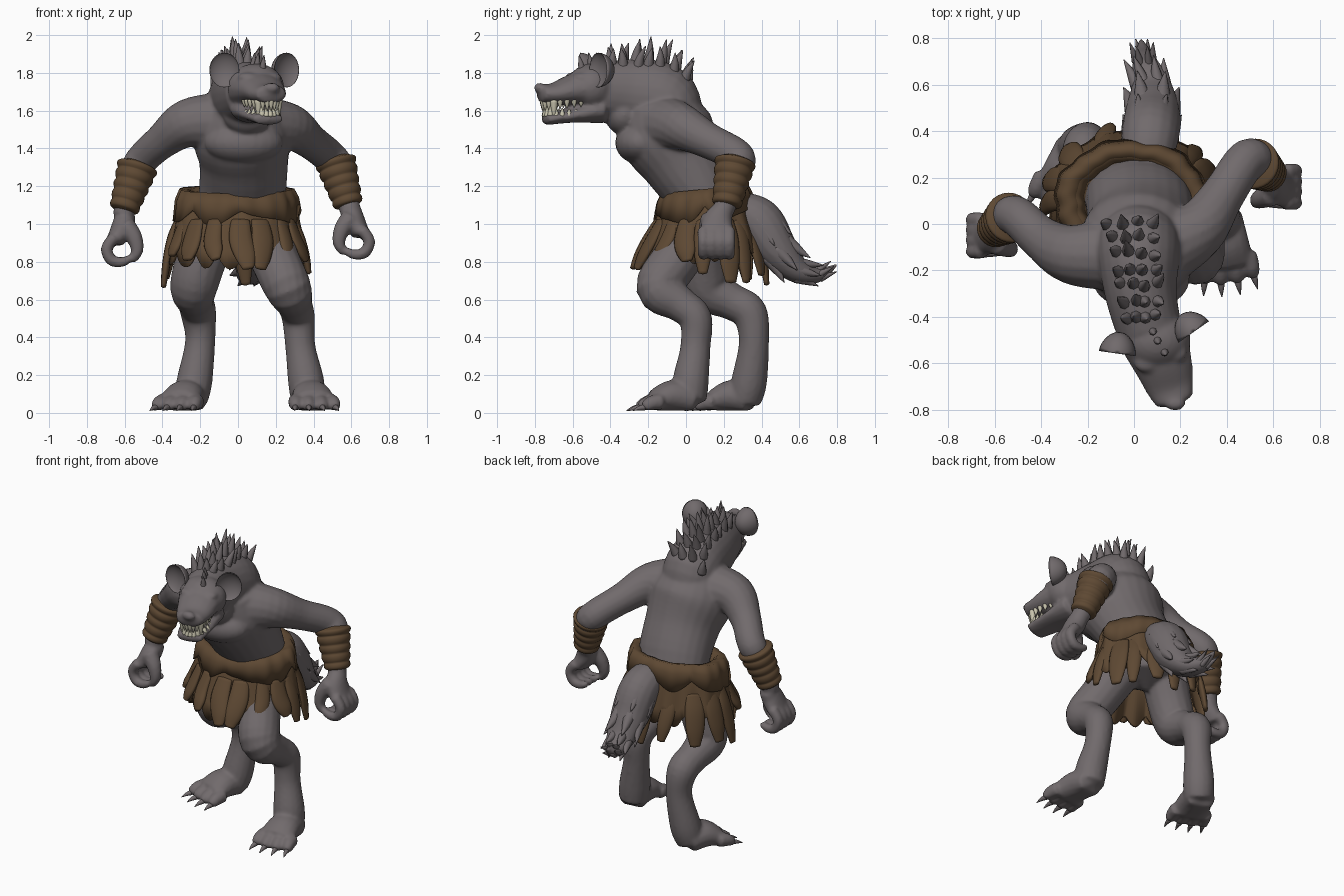
import bpy, bmesh, math, random
from mathutils import Vector, Matrix
from mathutils.bvhtree import BVHTree

if "Cube" in bpy.data.objects:
    bpy.data.objects.remove(bpy.data.objects["Cube"])

rng = random.Random(4)


def material(name, rgb):
    m = bpy.data.materials.new(name)
    m.diffuse_color = (*rgb, 1)
    m.use_nodes = True
    m.node_tree.nodes["Principled BSDF"].inputs["Base Color"].default_value = m.diffuse_color
    return m


GREY = material("grey_hide", (0.165, 0.145, 0.15))
BROWN = material("brown_leather", (0.112, 0.066, 0.033))
CREAM = material("cream_teeth", (0.58, 0.55, 0.42))


def tube(bm, pts, ref=(1, 0, 0), n=16, steps=5, radius=None):
    """Smooth tube through (x, y, z, ra[, rb]); ra lies along ref."""
    P = [Vector(tuple(p) + ((p[3],) if len(p) == 4 else ())) for p in pts]
    S = []
    for i in range(len(P) - 1):
        a, b, c, d = P[max(i - 1, 0)], P[i], P[i + 1], P[min(i + 2, len(P) - 1)]
        for k in range(steps + (i == len(P) - 2)):
            t = k / steps
            S.append(0.5 * (2 * b + (c - a) * t + (2 * a - 5 * b + 4 * c - d) * t * t
                            + (3 * b - a - 3 * c + d) * t ** 3))
    C = [Vector(s[:3]) for s in S]
    rings = []
    for i, s in enumerate(S):
        T = (C[min(i + 1, len(C) - 1)] - C[max(i - 1, 0)]).normalized()
        u = Vector(ref)
        u = (u - u.dot(T) * T).normalized()
        v = T.cross(u)
        f = radius(i / (len(S) - 1)) if radius else 1
        ra, rb = max(s[3], .001) * f, max(s[4], .001) * f
        rings.append([bm.verts.new(C[i] + u * ra * math.cos(q) + v * rb * math.sin(q))
                      for q in (2 * math.pi * j / n for j in range(n))])
        if i in (0, len(S) - 1):
            tip = bm.verts.new(C[i] + T * (.5 if i else -.5) * min(ra, rb))
            for j in range(n):
                bm.faces.new((rings[-1][j], rings[-1][(j + 1) % n], tip))
    for A, B in zip(rings, rings[1:]):
        for j in range(n):
            bm.faces.new((A[j], A[(j + 1) % n], B[(j + 1) % n], B[j]))


def ball(bm, c, r):
    M = Matrix.Translation(c) @ Matrix.Diagonal((*r, 1))
    bmesh.ops.create_uvsphere(bm, u_segments=24, v_segments=14, radius=1, matrix=M)


def spike(bm, base, d, length, r, bend=(0, 0, 0), n=8):
    b, d, w = Vector(base), Vector(d).normalized(), Vector(bend)
    ref = (1, 0, 0) if abs(d.x) < .8 else (0, 1, 0)
    tube(bm, [(*b, r), (*(b + d * length * .5 + w * .3), r * .65),
              (*(b + d * length + w), .002)], ref, n, 3)


def finish(bm, name, mat):
    bmesh.ops.recalc_face_normals(bm, faces=bm.faces)
    me = bpy.data.meshes.new(name)
    bm.to_mesh(me)
    bm.free()
    me.materials.append(mat)
    ob = bpy.data.objects.new(name, me)
    bpy.context.collection.objects.link(ob)
    for p in me.polygons:
        p.use_smooth = True
    return ob


# ---- body: overlapping tubes fused by a voxel remesh ----
bm = bmesh.new()
tube(bm, [(-.01, .1, .92, .22, .18), (.02, .095, 1.13, .23, .185), (.03, -.01, 1.32, .235, .215),
          (.02, -.1, 1.48, .26, .25), (.02, -.16, 1.64, .2, .19)], n=24)
tube(bm, [(.02, -.04, 1.53, .17, .14), (.02, -.12, 1.655, .18, .19), (.03, -.3, 1.69, .155, .185),
          (.07, -.47, 1.7, .14, .15)], n=24)
ball(bm, (.03, -.24, 1.43), (.21, .135, .115))           # chest
ball(bm, (.05, -.33, 1.58), (.13, .1, .11))              # throat
# head
SIDE, FWD = Vector((.94, .34, 0)), Vector((.34, -.94, 0))
ball(bm, (.095, -.5, 1.725), (.15, .13, .125))
tube(bm, [(.08, -.48, 1.72, .15, .12), (.125, -.6, 1.71, .128, .085), (.155, -.7, 1.69, .105, .058),
          (.175, -.765, 1.69, .082, .05)], SIDE)
tube(bm, [(.08, -.46, 1.61, .13, .08), (.12, -.6, 1.578, .108, .042), (.16, -.745, 1.555, .082, .032)], SIDE)
ball(bm, (.178, -.775, 1.72), (.045, .03, .028))
for s in (-1, 1):                                        # brows
    c = Vector((.115, -.575, 1.775)) + SIDE * s * .065
    ball(bm, c, (.055, .045, .028))
# arms
ARMS = [[(.14, -.1, 1.52, .16), (.28, -.02, 1.51, .125), (.38, .12, 1.44, .095), (.48, .27, 1.36, .09),
         (.53, .265, 1.29, .085), (.595, .2, 1.07, .055)],
        [(-.1, -.13, 1.54, .16), (-.27, -.13, 1.53, .13), (-.4, -.06, 1.44, .095), (-.5, .03, 1.35, .087),
         (-.54, .03, 1.28, .082), (-.61, -.03, 1.04, .055)]]
for arm in ARMS:
    tube(bm, arm, (0, 1, 0))
# hands: palm, four curled fingers and a thumb leaving an open ring
for sx, dy, dz in ((1, .16, 0), (-1, -.05, -.04)):
    def P(x, y, z, *r):
        return (sx * x, y + dy, z + dz, *r)
    tube(bm, [P(.595, .04, 1.08, .055), P(.612, .01, 1.02, .08, .06), P(.65, 0, .95, .09, .048)], (0, 1, 0))
    for j in range(4):
        y = -.068 + j * .046
        tube(bm, [P(.655, y, .97, .033), P(.695, y, .91, .032), P(.672, y, .85, .031),
                  P(.62, y, .838, .028), P(.575, y, .855, .022)], (0, 1, 0), 10)
    tube(bm, [P(.595, -.03, 1.03, .055), P(.55, -.05, .97, .045), P(.534, -.06, .9, .034),
              P(.56, -.06, .85, .025)], (0, 1, 0), 10)
# legs
LEGS = [[(.13, .06, .97, .14), (.2, -.06, .8, .13), (.265, -.14, .66, .125), (.3, -.03, .575, .095),
         (.32, .05, .5, .088), (.33, .05, .35, .08), (.36, .025, .17, .096), (.37, .02, .07, .09)],
        [(-.14, .12, .97, .14), (-.2, .1, .8, .135), (-.235, .12, .66, .125), (-.225, .24, .59, .098),
         (-.21, .335, .53, .095), (-.2, .36, .38, .08), (-.23, .335, .17, .095), (-.25, .31, .07, .09)]]
FEET = [((.375, .04), (.41, -.24)), ((-.245, .34), (-.335, .09))]
CLAWS = []
for leg in LEGS:
    tube(bm, leg)
for heel, toe in FEET:
    h, t = Vector((*heel, 0)), Vector((*toe, 0))
    d = (t - h).normalized()
    s = Vector((-d.y, d.x, 0))
    up = Vector((0, 0, 1))
    tube(bm, [(*(h + up * .07), .09, .08), (*(h.lerp(t, .4) + up * .09), .105, .085),
              (*(h.lerp(t, .75) + up * .06), .118, .06)], s)
    for k in (-1.5, -.5, .5, 1.5):
        out = (d + s * k * .12).normalized()
        a = h.lerp(t, .65) + s * k * .06
        b = a + out * (.11 - abs(k) * .012)
        tube(bm, [(*(a + up * .06), .045), (*(a.lerp(b, .6) + up * .052), .04), (*(b + up * .03), .03)], s, 10)
        CLAWS.append((b + up * .03, out))
# tail
TAIL = [(.05, .24, 1.1, .1, .08), (.07, .38, 1.02, .125, .125), (.08, .48, .87, .12, .11),
        (.075, .59, .755, .09, .07), (.045, .7, .73, .055, .04), (.03, .8, .785, .008, .008)]
tube(bm, TAIL)
for v in bm.verts:
    v.co.z = max(v.co.z, .012)
raw = finish(bm, "body_source", GREY)
m = raw.modifiers.new("fuse", 'REMESH')
m.mode, m.voxel_size = 'VOXEL', .0105
m = raw.modifiers.new("soften", 'SMOOTH')
m.factor, m.iterations = .5, 7
dg = bpy.context.evaluated_depsgraph_get()
me = bpy.data.meshes.new_from_object(raw.evaluated_get(dg))
bpy.data.objects.remove(raw)
body = bpy.data.objects.new("body", me)
bpy.context.collection.objects.link(body)
me.materials.clear()
me.materials.append(GREY)
for p in me.polygons:
    p.use_smooth, p.material_index = True, 0
bvh = BVHTree.FromPolygons([v.co for v in me.vertices], [p.vertices[:] for p in me.polygons])

# ---- claws ----
bm = bmesh.new()
for p, d in CLAWS:
    spike(bm, p, d, .065, .017, (0, 0, -.018))
finish(bm, "claws", GREY)

# ---- mane of spikes down the neck, placed on the body surface ----
bm = bmesh.new()
for i in range(7):
    for j in range(4):
        y = .0 - i * .066 + rng.uniform(-.012, .012)
        x = -.012 + (j - 1.5) * .062 * (1 - .07 * i) + .008 * i + rng.uniform(-.008, .008)
        hit = bvh.ray_cast(Vector((x, y, 2.3)), Vector((0, 0, -1)))[0]
        if hit:
            d = Vector(((j - 1.5) * .2, .15 + .6 * (y + .2), 1))
            size = rng.uniform(.1, .125) + (.03 if j in (1, 2) and -.3 < y < -.1 else 0)
            spike(bm, hit - Vector((0, 0, .025)), d, size, .03, (0, rng.uniform(-.02, .03), 0))
for x, y in ((.1, -.5), (.08, -.46), (.13, -.55)):       # forelock
    hit = bvh.ray_cast(Vector((x, y, 2.3)), Vector((0, 0, -1)))[0]
    spike(bm, hit - Vector((0, 0, .02)), (.1, -.2, 1), .08, .02)
finish(bm, "mane", GREY)

# ---- tail tufts lying along the tail ----
bm = bmesh.new()
for i in range(1, 5):
    p, q = Vector(TAIL[i][:3]), Vector(TAIL[i + 1][:3])
    d = (q - p).normalized()
    ra, rb = TAIL[i][3:]
    for a in range(-60, 241, 60):
        w = Vector((1, 0, 0)) * ra * math.cos(math.radians(a)) \
            + d.cross(Vector((1, 0, 0))) * -rb * math.sin(math.radians(a))
        spike(bm, p + w * .66, d + w * 1.2, .04 + ra, .34 * ra, w * .15)
finish(bm, "tail_tufts", GREY)

# ---- ears: cupped discs ----
for name, c, a in (("left_ear", (-.07, -.54, 1.815), -8), ("right_ear", (.247, -.45, 1.815), 35)):
    bm = bmesh.new()
    ball(bm, (0, 0, 0), (1, 1, 1))
    for v in bm.verts:
        if v.co.y < 0:
            v.co.y *= -.25
        v.co.y -= .25 * (v.co.x ** 2 + v.co.z ** 2)
    bm.transform(Matrix.Translation(c) @ Matrix.Rotation(math.radians(a), 4, 'Z')
                 @ Matrix.Diagonal((.08, .075, .092, 1)))
    finish(bm, name, GREY)

# ---- teeth around the open mouth, long fangs at the front ----
bm = bmesh.new()
for i in range(15):
    t = math.radians(-98 + i * 14)
    p = Vector((.12, -.605, 0)) + FWD * .162 * math.cos(t) + SIDE * .084 * math.sin(t)
    fang = i in (4, 10)
    back = .018 * (1 - math.cos(t))
    spike(bm, p + Vector((0, 0, 1.655)), (0, 0, -1), .1 if fang else .055 - back, .022 if fang else .016)
    p -= FWD * .012
    fang = i in (5, 9)
    spike(bm, p + Vector((0, 0, 1.572)), (0, 0, 1), .085 if fang else .052 - back, .019 if fang else .016)
finish(bm, "teeth", CREAM)

# ---- wrapped forearm cuffs ----
for name, a, b in (("right_cuff", (.515, .262, 1.335), (.585, .215, 1.1)),
                   ("left_cuff", (-.53, .03, 1.31), (-.605, -.025, 1.075))):
    bm = bmesh.new()
    tube(bm, [(*a, .106), (*Vector(a).lerp(Vector(b), .5), .09), (*b, .074)], (0, 1, 0), 28, 22,
         lambda t: .93 + .13 * abs(math.sin(t * math.pi * 5)) ** .6)
    finish(bm, name, BROWN)


# ---- ragged hide skirt ----
def front(s, z):
    """Skirt bulges forward over the thighs lower down."""
    return 1 + .6 * max(0, 1.05 - z) * max(0, -s)


def layer(name, rows, rag, lobes, n=144):
    bm = bmesh.new()
    rings = []
    for rx, ry, z, k in rows:
        ring = []
        for j in range(n):
            q = 2 * math.pi * j / n
            f = 1 + .02 * math.sin(7 * q + 1) + .012 * math.sin(17 * q)
            x, y = rx * f * math.cos(q), ry * f * math.sin(q) * front(math.sin(q), z)
            dz = k * rag * (abs(math.sin(lobes * q / 2 + .6 * math.sin(3 * q))) - .3)
            ring.append(bm.verts.new((x - .01, y + .1, z + .1 * y - dz)))
        rings.append(ring)
    for A, B in zip(rings, rings[1:] + rings[:1]):
        for j in range(n):
            bm.faces.new((A[j], A[(j + 1) % n], B[(j + 1) % n], B[j]))
    return finish(bm, name, BROWN)


layer("skirt", [(.2, .16, 1.1, 0), (.23, .18, 1.165, 0), (.29, .215, 1.17, 0), (.315, .24, 1.13, 0),
                (.328, .262, 1.02, .1), (.35, .295, .92, .5), (.366, .305, .85, 1),
                (.35, .29, .85, 1), (.305, .25, 1.02, .1)], .08, 14)
layer("skirt_fold", [(.21, .165, 1.12, 0), (.25, .195, 1.18, 0), (.3, .23, 1.185, 0), (.324, .252, 1.14, .2),
                     (.336, .267, 1.07, 1), (.32, .25, 1.07, 1)], .08, 5)
bm = bmesh.new()
for i in range(16):
    q = 2 * math.pi * (i + rng.uniform(-.2, .2)) / 16
    c, s = math.cos(q), math.sin(q)
    low = (.8 if s < -.3 else .7) + rng.uniform(-.04, .04)
    w = rng.uniform(.045, .063)
    lean = rng.uniform(-.04, .04)

    def at(rx, ry, z, ra, rb, k=0):
        return (rx * c - .01 - s * lean * k, ry * s * front(s, z) + .1 + c * lean * k, z, ra, rb)
    tube(bm, [at(.312, .25, 1.02, w * .8, .014), at(.345, .288, .92, w, .022),
              at(.37, .315, (low + .9) / 2, w * .9, .022, .6), at(.385, .33, low, w * .5, .014, 1)],
         (-s, c, 0), 12)
finish(bm, "skirt_strips", BROWN)
